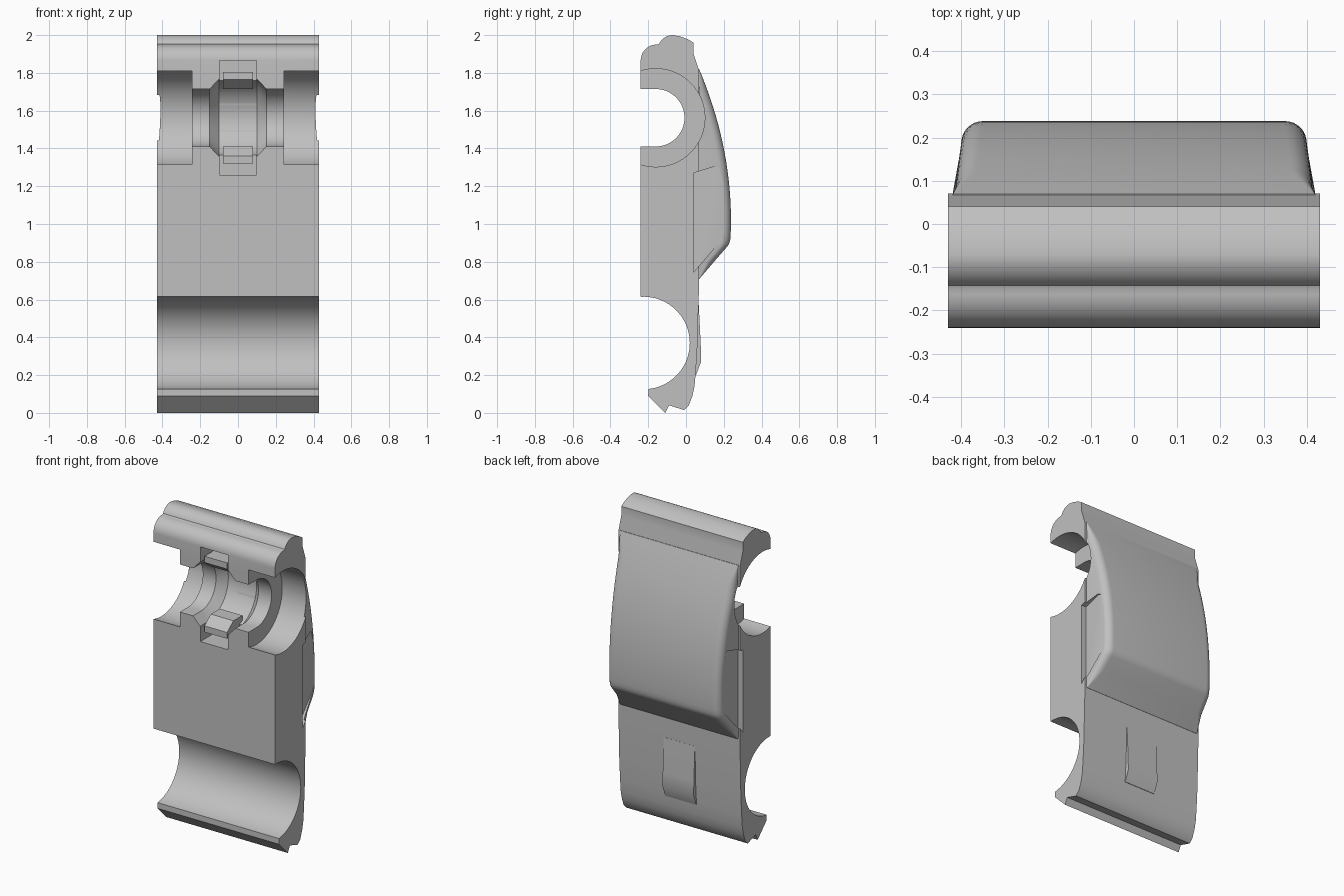
import bpy, bmesh, math

if "Cube" in bpy.data.objects:
    bpy.data.objects.remove(bpy.data.objects["Cube"])

grey = bpy.data.materials.new("light grey")
grey.use_nodes = True
tone = (0.53, 0.53, 0.53, 1)
grey.diffuse_color = tone
grey.node_tree.nodes["Principled BSDF"].inputs["Base Color"].default_value = tone


def loft(name, rings):
    """Closed solid through rings that all have the same point count."""
    bm = bmesh.new()
    rows = [[bm.verts.new(p) for p in ring] for ring in rings]
    n = len(rows[0])
    for a, b in zip(rows, rows[1:]):
        for i in range(n):
            j = (i + 1) % n
            bm.faces.new((a[i], a[j], b[j], b[i]))
    bm.faces.new(rows[0])
    bm.faces.new(rows[-1])
    bmesh.ops.recalc_face_normals(bm, faces=bm.faces)
    mesh = bpy.data.meshes.new(name)
    bm.to_mesh(mesh)
    bm.free()
    mesh.materials.append(grey)
    obj = bpy.data.objects.new(name, mesh)
    bpy.context.collection.objects.link(obj)
    return obj


def prism(name, profile, x0, x1):
    """Extrude a (y, z) profile along x."""
    return loft(name, [[(x, y, z) for y, z in profile] for x in (x0, x1)])


def activate(obj):
    bpy.ops.object.select_all(action='DESELECT')
    obj.select_set(True)
    bpy.context.view_layer.objects.active = obj


def cut(obj, cutters):
    activate(obj)
    for c in cutters:
        mod = obj.modifiers.new("cut", 'BOOLEAN')
        mod.operation = 'DIFFERENCE'
        mod.solver = 'EXACT'
        mod.object = c
        bpy.ops.object.modifier_apply(modifier=mod.name)


def arc(cy, cz, r, start, end, n):
    angles = [math.radians(start + (end - start) * i / n) for i in range(n + 1)]
    return [(cy + r * math.cos(a), cz + r * math.sin(a)) for a in angles]


def box(y0, y1, z0, z1):
    return [(y0, z0), (y1, z0), (y1, z1), (y0, z1)]


HALF = 0.43
SLOT_Y, SLOT_Z = -0.16, 1.5625

# Main body: side outline with the lower round channel and rounded top lip
lower_channel = arc(-0.225, 0.37, 0.245, 93, -84, 40)
foot = [(-0.2, 0.09), (-0.11, 0.0), (-0.09, 0.04), (-0.01, 0.015), (0.015, 0.04),
        (0.034, 0.09), (0.045, 0.14), (0.052, 0.22), (0.06, 0.35), (0.066, 0.57)]
back = [(0.07, 0.71), (0.07, 1.81), (0.04, 1.9), (0.04, 1.96)]
crown = [(0.01, 1.978), (-0.03, 1.993), (-0.07, 2.0)] + arc(-0.07, 1.92, 0.08, 100, 155, 8)
lip = arc(-0.155, 1.865, 0.085, 88, 180, 12)
body = prism("body", [(-0.24, 0.615)] + lower_channel + foot + back + crown + lip,
             -HALF, HALF)

# Curved rear cover, with tapered sides and rounded edges
sections = [(0.71, 0.071), (0.80, 0.148), (0.88, 0.218), (0.895, 0.228), (0.915, 0.234)]
for i in range(19):
    z = 0.94 + 0.88 * i / 18
    sections.append((z, 0.238 - 0.263 * (z - 1.02) ** 2))
rings = []
for z, y in sections:
    depth = max(y - 0.066, 0.003)
    r = min(0.05, depth * 0.9)
    edge = 0.42 - 0.12 * depth
    side = [(0.42, 0.03), (0.42, 0.066)]
    side += arc(edge - r, y - r, r, 0, 90, 8)
    ring = side + [(-x, yy) for x, yy in reversed(side)]
    rings.append([(x, yy, z) for x, yy in ring])
cover = loft("rear_cover", rings)

# Wide round sockets and recessed cheek panels on both sides
cutters, cheeks = [], []
cheek_outline = [(0.04, 0.745), (0.04, 1.27), (0.155, 1.305), (0.175, 1.295),
                 (0.2, 1.2), (0.208, 1.08), (0.205, 0.96), (0.19, 0.92)]
for s in (-1, 1):
    cutters.append(prism("socket_cutter", arc(SLOT_Y, SLOT_Z, 0.26, 0, 354.375, 63),
                         s * 0.243, s * 0.5))
    cheeks.append(prism("cheek_cutter", cheek_outline, s * 0.397, s * 0.5))

# Narrow bore that swells in the middle, open to the front
bore = []
for x, r in ((-0.3, 0.152), (-0.15, 0.152), (-0.1, 0.205),
             (0.1, 0.205), (0.15, 0.152), (0.3, 0.152)):
    outline = [(-0.4, SLOT_Z - r)] + arc(SLOT_Y, SLOT_Z, r, -90, 90, 32) + [(-0.4, SLOT_Z + r)]
    bore.append([(x, y, z) for y, z in outline])
bore_cutter = loft("bore_cutter", bore)
pocket_cutter = prism("pocket_cutter", box(-0.4, -0.1, 1.26, 1.865), -0.098, 0.098)

cut(body, cutters + cheeks + [bore_cutter, pocket_cutter])
cut(cover, cutters + cheeks + [bore_cutter])
for c in cutters + cheeks + [bore_cutter, pocket_cutter]:
    bpy.data.objects.remove(c)

# Pair of sloped catches inside the pocket
catch = [(-0.225, 1.32), (-0.225, 1.36), (-0.16, 1.41), (-0.07, 1.41), (-0.07, 1.32)]
lower_catch = prism("lower_catch", catch, -0.08, 0.08)
upper_catch = prism("upper_catch", [(y, 2 * SLOT_Z - z) for y, z in catch], -0.08, 0.08)

# Raised thumb ramp on the lower back
ramp = prism("thumb_ramp", [(0.04, 0.2), (0.053, 0.2), (0.08, 0.27), (0.078, 0.36),
                            (0.067, 0.58), (0.04, 0.58)], -0.11, 0.11)

for obj in (body, cover, lower_catch, upper_catch, ramp):
    activate(obj)
    bpy.ops.object.shade_smooth_by_angle(angle=math.radians(28))
